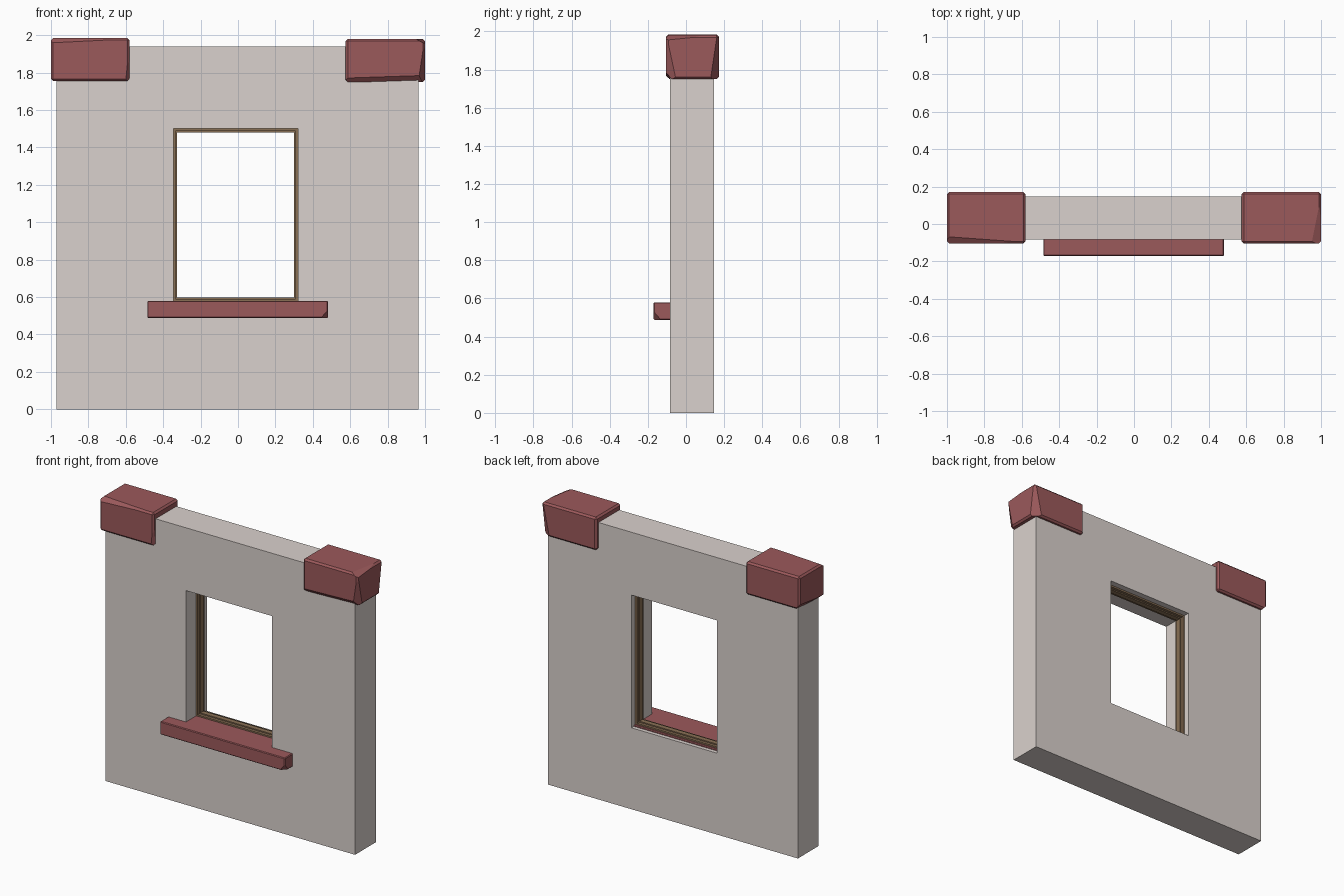
import bpy, bmesh
from mathutils import Vector

if "Cube" in bpy.data.objects:
    bpy.data.objects.remove(bpy.data.objects["Cube"])


def material(name, rgb):
    m = bpy.data.materials.new(name)
    m.diffuse_color = (*rgb, 1)
    m.use_nodes = True
    m.node_tree.nodes["Principled BSDF"].inputs["Base Color"].default_value = m.diffuse_color
    return m


PLASTER = material("plaster", (0.70, 0.64, 0.61))
STONE = material("red_stone", (0.33, 0.10, 0.105))
WOOD = material("wood", (0.25, 0.16, 0.09))


def finish(bm, name, mat):
    bmesh.ops.recalc_face_normals(bm, faces=bm.faces)
    me = bpy.data.meshes.new(name)
    bm.to_mesh(me)
    bm.free()
    me.materials.append(mat)
    ob = bpy.data.objects.new(name, me)
    bpy.context.collection.objects.link(ob)
    return ob


def ring(name, outer, inner, y0, y1, mat):
    """Rectangular frame in the xz plane, extruded from y0 to y1."""
    bm = bmesh.new()
    loops = []
    for y in (y0, y1):
        for x0, x1, z0, z1 in (outer, inner):
            loops.append([bm.verts.new((x, y, z)) for x, z in
                          ((x0, z0), (x1, z0), (x1, z1), (x0, z1))])
    fo, fi, bo, bi = loops
    for a, b in ((fo, fi), (bo, bi), (fo, bo), (fi, bi)):
        for i in range(4):
            j = (i + 1) % 4
            bm.faces.new((a[i], a[j], b[j], b[i]))
    return finish(bm, name, mat)


def stone(name, lo, hi, bevel, cuts):
    """Bevelled block with extra chips, each a (point, normal) plane cut."""
    lo, hi = Vector(lo), Vector(hi)
    bm = bmesh.new()
    bmesh.ops.create_cube(bm, size=1)
    for v in bm.verts:
        v.co = Vector(((lo[i] + hi[i]) / 2 + v.co[i] * (hi[i] - lo[i]) for i in range(3)))
    bmesh.ops.bevel(bm, geom=bm.edges[:], offset=bevel, segments=1, affect='EDGES')
    for point, normal in cuts:
        bmesh.ops.bisect_plane(bm, geom=bm.verts[:] + bm.edges[:] + bm.faces[:],
                               plane_co=point, plane_no=normal, clear_outer=True)
        bmesh.ops.holes_fill(bm, edges=[e for e in bm.edges if e.is_boundary], sides=0)
    return finish(bm, name, STONE)


# wall with window opening
ring("wall", (-0.97, 0.965, 0, 1.94), (-0.345, 0.32, 0.57, 1.5), -0.083, 0.147, PLASTER)

# stepped window frame: thin casing and a raised stop in the middle
X0, X1, Z0, Z1 = -0.345, 0.32, 0.578, 1.5
for name, t, y0, y1 in (("window_casing", 0.012, 0.03, 0.105), ("window_stop", 0.02, 0.05, 0.085)):
    ring(name, (X0, X1, Z0, Z1), (X0 + t, X1 - t, Z0 + t, Z1 - t), y0, y1, WOOD)

# corner cap stones
stone("cap_stone_left", (-1, -0.105, 1.755), (-0.58, 0.172, 1.985), 0.012,
      [((-0.6, -0.105, 1.76), (1, -0.8, -0.1)),
       ((-0.98, -0.105, 1.96), (-0.05, -0.7, 1)),
       ((-0.99, 0.0, 1.76), (-0.9, 0.1, -0.8))])
stone("cap_stone_right", (0.575, -0.105, 1.75), (1, 0.172, 1.98), 0.012,
      [((0.95, -0.10, 1.98), (0.5, -0.1, 1)),
       ((0.965, -0.105, 1.76), (1, -0.7, -0.15)),
       ((1.0, 0.13, 1.76), (0.7, 1, -0.15)),
       ((0.7, -0.105, 1.775), (0.03, -1, -0.9))])

# window sill running through the opening
stone("window_sill", (-0.485, -0.17, 0.488), (0.482, 0.12, 0.58), 0.005,
      [((0.445, -0.17, 0.49), (0.8, -0.8, -0.7)),
       ((-0.47, -0.17, 0.49), (-0.3, -0.5, -1))])
